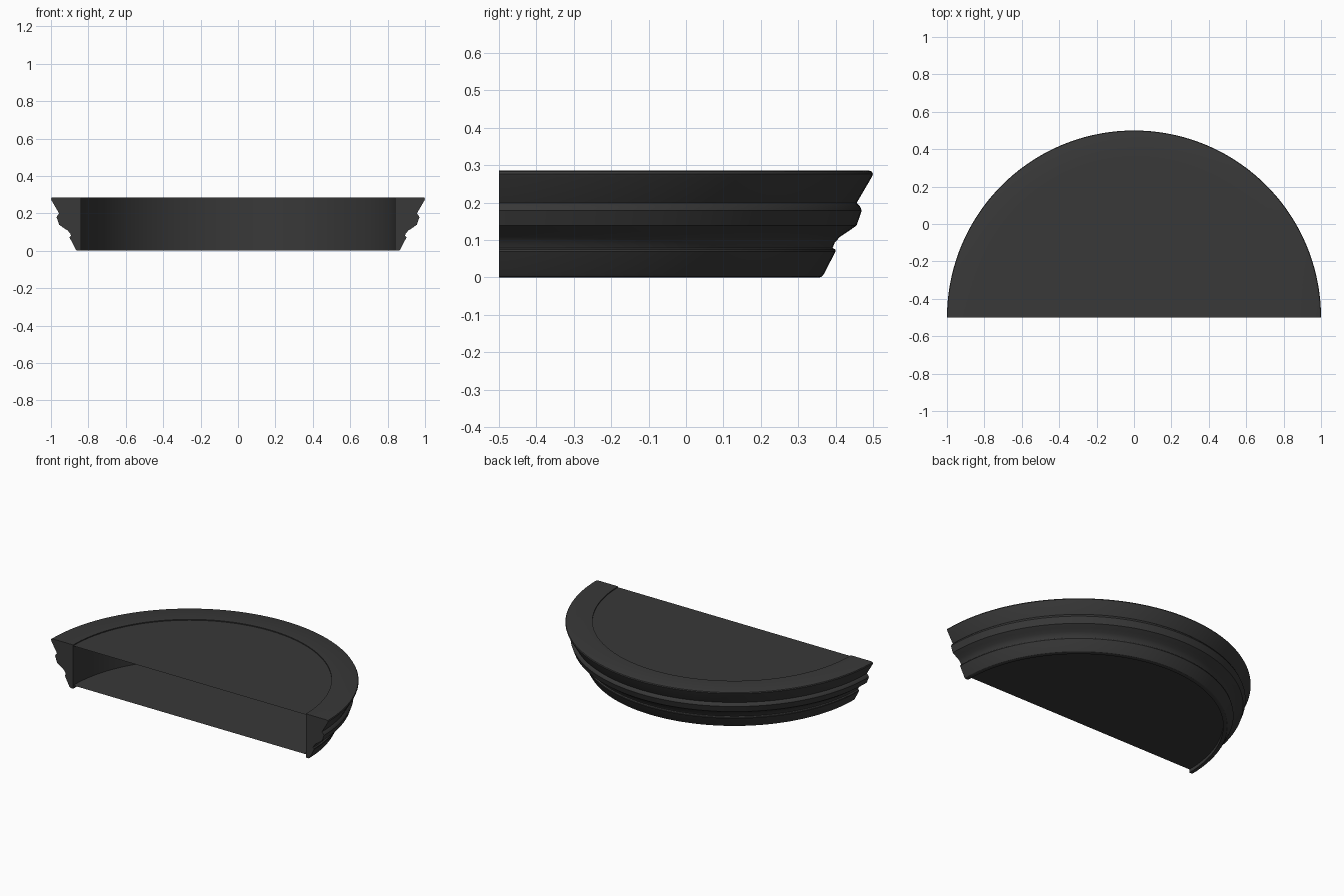
import bpy, bmesh
from math import sin, cos, pi, radians

if "Cube" in bpy.data.objects:
    bpy.data.objects.remove(bpy.data.objects["Cube"])

SEGMENTS = 72
INNER = 0.84
HEIGHT = 0.286
CENTRE_Y = -0.5

dark = bpy.data.materials.new("dark_grey")
dark.diffuse_color = (0.04, 0.04, 0.04, 1)
dark.use_nodes = True
dark.node_tree.nodes["Principled BSDF"].inputs["Base Color"].default_value = dark.diffuse_color

# Moulding cross-section: (radius, height), from inner bottom round the outside
PROFILE = [
    (INNER, 0), (0.857, 0), (0.864, 0.003), (0.869, 0.010),
    (0.900, 0.070), (0.899, 0.075), (0.892, 0.079),
    (0.898, 0.094), (0.912, 0.109), (0.932, 0.122), (0.956, 0.139),
    (0.970, 0.179), (0.965, 0.190), (0.956, 0.199),
    (0.997, 0.269), (1.0, 0.277), (0.997, 0.283), (0.988, HEIGHT),
    (INNER, HEIGHT),
]


def point(radius, i, z):
    a = pi * i / SEGMENTS
    return (radius * cos(a), CENTRE_Y + radius * sin(a), z)


def finish(bm, name):
    mesh = bpy.data.meshes.new(name)
    bm.to_mesh(mesh)
    bm.free()
    ob = bpy.data.objects.new(name, mesh)
    bpy.context.collection.objects.link(ob)
    mesh.materials.append(dark)
    return ob


# Half-round cornice: profile swept through 180 degrees, capped at both ends
bm = bmesh.new()
rings = [[bm.verts.new(point(r, i, z)) for r, z in PROFILE]
         for i in range(SEGMENTS + 1)]
n = len(PROFILE)
for a, b in zip(rings, rings[1:]):
    for j in range(n):
        k = (j + 1) % n
        bm.faces.new((a[j], b[j], b[k], a[k]))
bm.faces.new(rings[0])
bm.faces.new(rings[-1][::-1])
bmesh.ops.recalc_face_normals(bm, faces=bm.faces)
cornice = finish(bm, "cornice_moulding")
bpy.context.view_layer.objects.active = cornice
cornice.select_set(True)
bpy.ops.object.shade_smooth_by_angle(angle=radians(30))


# Thin half-disc panels set slightly inside the ring; the front stays open
def half_disc(name, z, up):
    bm = bmesh.new()
    vs = [bm.verts.new(point(INNER, i, z)) for i in range(SEGMENTS + 1)]
    bm.faces.new(vs if up else vs[::-1])
    finish(bm, name)


half_disc("top_panel", HEIGHT - 0.006, True)
half_disc("bottom_panel", 0.022, False)
